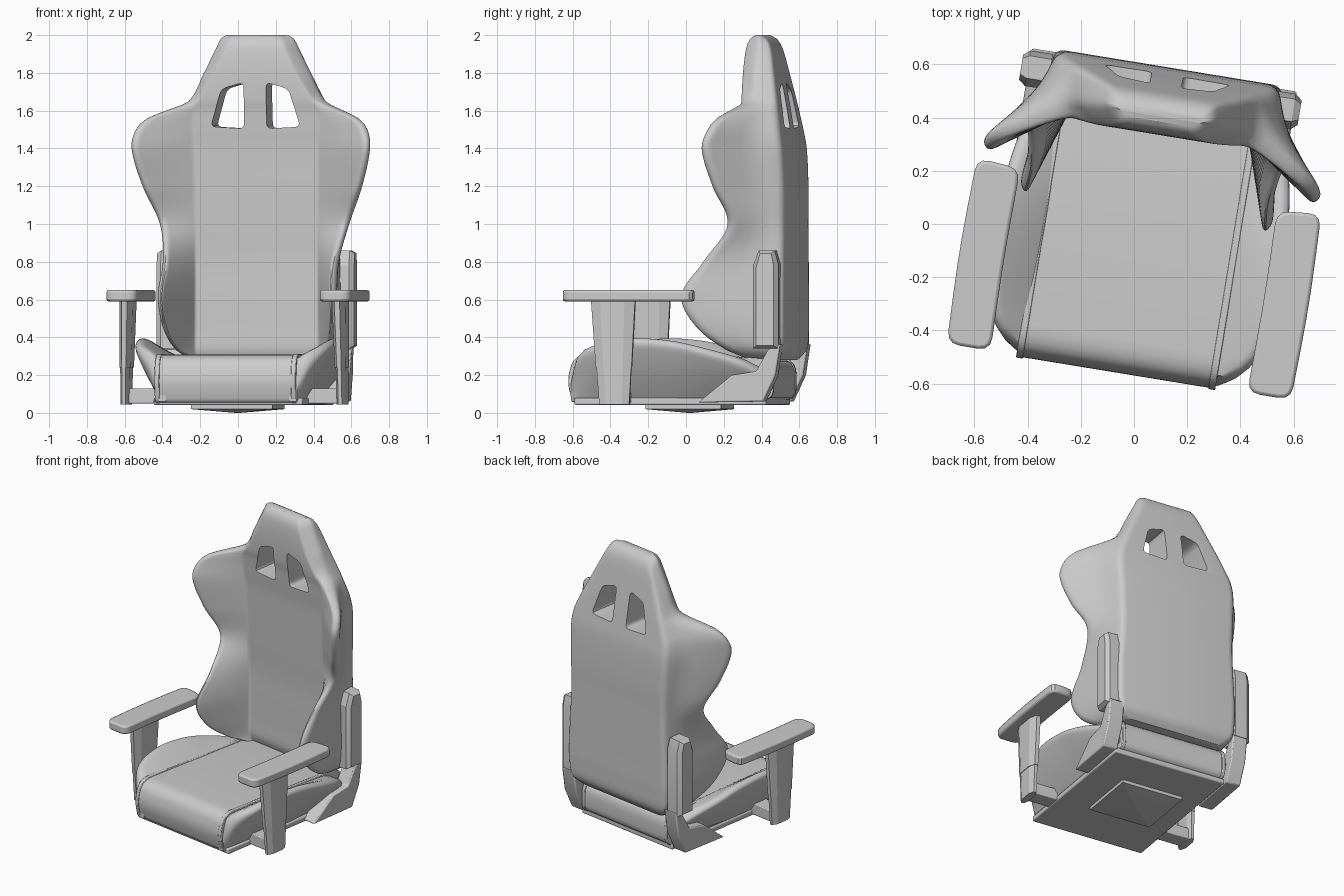
import bpy, bmesh, math
from mathutils import Matrix, Vector

if "Cube" in bpy.data.objects:
    bpy.data.objects.remove(bpy.data.objects["Cube"])

# The whole chair is turned slightly about z
PLACE = Matrix.Translation((0.033, -0.005, 0)) @ Matrix.Rotation(math.radians(-9.3), 4, 'Z')


def rounded(pts, radii, n=4, closed=True):
    """Replace polygon corners with small quadratic arcs."""
    pts = [Vector(p) for p in pts]
    if not isinstance(radii, (list, tuple)):
        radii = [radii] * len(pts)
    out = []
    for i, p in enumerate(pts):
        if not closed and i in (0, len(pts) - 1):
            out.append(p)
            continue
        a, b = pts[i - 1] - p, pts[(i + 1) % len(pts)] - p
        s = p + a.normalized() * min(radii[i], a.length * 0.45)
        e = p + b.normalized() * min(radii[i], b.length * 0.45)
        for k in range(n + 1):
            t = k / n
            out.append(s * (1 - t) ** 2 + p * 2 * t * (1 - t) + e * t * t)
    return out


def levels(table, step):
    """Smoothly interpolate table rows; first column is the position."""
    rows = [Vector(r) for r in table]
    last = len(rows) - 1
    slopes = []
    for i in range(last + 1):
        a, b = rows[max(i - 1, 0)], rows[min(i + 1, last)]
        slopes.append((b - a) / (b[0] - a[0]))
    out = []
    for i in range(last):
        a, b = rows[i], rows[i + 1]
        h = b[0] - a[0]
        n = max(2, round(h / step))
        for k in range(n):
            t = k / n
            out.append(a * (2 * t**3 - 3 * t**2 + 1) + b * (3 * t**2 - 2 * t**3)
                       + slopes[i] * h * (t**3 - 2 * t**2 + t) + slopes[i + 1] * h * (t**3 - t**2))
    return out + [rows[last]]


def loft(name, rings, side=1, bevel=0, angle=35, dx=0):
    bm = bmesh.new()
    loops = [[bm.verts.new(PLACE @ Vector((side * x + dx, y, z))) for x, y, z in r] for r in rings]
    for a, b in zip(loops, loops[1:]):
        for i in range(len(a)):
            j = (i + 1) % len(a)
            bm.faces.new((a[i], a[j], b[j], b[i]))
    bm.faces.new(loops[0])
    bm.faces.new(loops[-1])
    bmesh.ops.recalc_face_normals(bm, faces=bm.faces)
    me = bpy.data.meshes.new(name)
    bm.to_mesh(me)
    bm.free()
    ob = bpy.data.objects.new(name, me)
    bpy.context.collection.objects.link(ob)
    if bevel:
        m = ob.modifiers.new("bevel", 'BEVEL')
        m.width, m.segments, m.limit_method = bevel, 2, 'ANGLE'
        m.angle_limit = math.radians(40)
    smooth(ob, angle)
    return ob


def smooth(ob, angle):
    bpy.ops.object.select_all(action='DESELECT')
    bpy.context.view_layer.objects.active = ob
    ob.select_set(True)
    bpy.ops.object.shade_smooth_by_angle(angle=math.radians(angle))


def along_x(poly, *xs):
    return [[(x, p[0], p[1]) for p in poly] for x in xs]


def box(x0, x1, y0, y1, z0, z1):
    return along_x([(y0, z0), (y1, z0), (y1, z1), (y0, z1)], x0, x1)


# Backrest: z, panel half width, panel y, wing tip x, tip y, rear half width, rear y
back = [
    (0.28, .32, .43, .35, .40, .35, .55), (0.33, .33, .41, .42, .28, .41, .59),
    (0.45, .33, .41, .467, .125, .43, .60), (0.62, .33, .41, .482, .043, .43, .60),
    (0.80, .33, .41, .475, .16, .42, .60), (1.0, .33, .40, .515, .298, .41, .60),
    (1.2, .33, .39, .597, .23, .415, .60), (1.4, .335, .38, .648, .18, .42, .59),
    (1.5, .34, .37, .63, .21, .405, .575), (1.56, .34, .365, .575, .25, .38, .565),
    (1.61, .33, .36, .46, .32, .36, .557), (1.65, .31, .352, .37, .37, .34, .55),
    (1.8, .22, .345, .29, .38, .265, .522), (1.93, .16, .352, .225, .385, .20, .495),
    (1.98, .14, .37, .20, .395, .175, .468), (2.0, .12, .395, .17, .41, .15, .435)]
rings = []
for z, px, py, tx, ty, bx, by in levels(back, 0.025):
    tip = Vector((tx, ty + min(0.04, (by - ty) * 0.4)))
    rear = Vector((bx, by))
    # the flared wing is thin, with a slightly hollow rear
    mid = tip.lerp(rear, 0.6) + Vector((0.01 - max(tx - bx, 0) * 0.22, 0))
    half = rounded([(0, py), (px, py), (tx - 0.03, ty), tip, mid, rear, (0, by)],
                   [0, .015, .035, .04, .08, .04, 0], closed=False)
    ring = half + [Vector((-p.x, p.y)) for p in reversed(half[1:-1])]
    rings.append([(p.x, p.y, z) for p in ring])
backrest = loft("backrest", rings)

# Two strap openings cut through the headrest
hole = rounded([(.06, 1.505), (.24, 1.515), (.18, 1.715), (.06, 1.75)], .03)
for s in (1, -1):
    cutter = loft("opening_cutter", [[(p.x, y, p.y) for p in hole] for y in (.1, .9)], s)
    cutter.hide_render = True
    m = backrest.modifiers.new("opening", 'BOOLEAN')
    m.operation, m.solver, m.object = 'DIFFERENCE', 'EXACT', cutter
    bpy.context.view_layer.objects.active = backrest
    bpy.ops.object.modifier_apply(modifier=m.name)
    bpy.data.objects.remove(cutter)
smooth(backrest, 35)


# Seat cushion with raised piping along both sides
def seat_profile(d):
    return rounded([(-.54 - d, .05), (-.57 - d, .18), (-.525 - d, .31 + d),
                    (.53 + d, .285 + d), (.53 + d, .07)], [.03, .08, .09, .09, .06], 5)


loft("seat_cushion", along_x(seat_profile(0), -.378, .378), bevel=.012, dx=-.011)

# Side bolsters of the seat: y, peak x, peak z, underside z
bolster = [(-.55, .375, .19, .06), (-.51, .445, .30, .05), (-.42, .515, .36, .05),
           (-.22, .55, .40, .05), (0, .55, .39, .05), (.2, .535, .345, .07),
           (.4, .48, .28, .10), (.5, .42, .22, .12)]
rings = []
for y, px, pz, bz in levels(bolster, 0.04):
    sec = rounded([(.33, bz), (.33, min(.28, pz - .01)), (px - .035, pz), (px, pz - .03),
                   (px * .6 + .15, pz * .5 + bz * .45), (.37, bz)],
                  [.01, .05, .03, .04, .08, .01])
    rings.append([(p.x, y, p.y) for p in sec])

# Arm pad outline, hinge bracket side profile, hinge cover side profile
pad = rounded([(.488, -.557), (.655, -.557), (.666, -.2), (.655, .15), (.488, .135), (.495, -.2)],
              [.05, .05, .2, .05, .05, .2], 3)
bracket = [(.15, .055), (.33, .20), (.46, .22), (.525, .335), (.59, .365), (.565, .2), (.50, .06)]
cover = [(.445, .34), (.58, .34), (.58, .79), (.56, .86), (.475, .86), (.445, .78)]

for s, tag in ((1, "right"), (-1, "left")):
    loft("seat_piping_" + tag, along_x(seat_profile(.005), .353, .379), s, bevel=.004, dx=-.011)
    loft("seat_bolster_" + tag, rings, s)

    # Armrest pad, tapered post and foot
    loft("arm_pad_" + tag, [[(p.x, p.y, z) for p in pad] for z in (.59, .65)], s, bevel=.012)
    post = []
    for z, x, y, hx, hy in ((.045, .58, -.285, .024, .08), (.24, .578, -.287, .026, .093),
                            (.241, .577, -.288, .03, .096), (.595, .57, -.292, .036, .118)):
        post.append([(x + i * hx * a, y + j * hy * b, z) for i, j, a, b in
                     ((-1, -1, .4, 1), (1, -1, .4, 1), (1, -1, 1, .55), (1, 1, 1, .55),
                      (1, 1, .4, 1), (-1, 1, .4, 1), (-1, 1, 1, .55), (-1, -1, 1, .55))])
    loft("arm_post_" + tag, post, s, angle=20, dx=-.006)
    loft("arm_foot_" + tag, box(.36, .595, -.335, -.225, .05, .13), s, bevel=.006, dx=-.006)

    # Recline hinge
    loft("hinge_bracket_" + tag, along_x(bracket, .40, .505), s, bevel=.008, angle=20, dx=-.014)
    inner = [(.512 + (y - .512) * .7, .6 + (z - .6) * .94) for y, z in cover]
    loft("hinge_cover_" + tag, along_x(cover, .42, .505) + along_x(inner, .53), s,
         angle=20, dx=-.017)

# Base plate and shallow pyramid mount underneath
loft("base_plate", box(-.40, .40, -.53, .50, .042, .08), bevel=.008)
mount = [[(i * w - .037, j * w * .93 + .019, z) for i, j in ((-1, -1), (1, -1), (1, 1), (-1, 1))]
         for w, z in ((.01, 0), (.20, .018), (.218, .02), (.218, .05))]
loft("swivel_mount", mount, angle=5)
